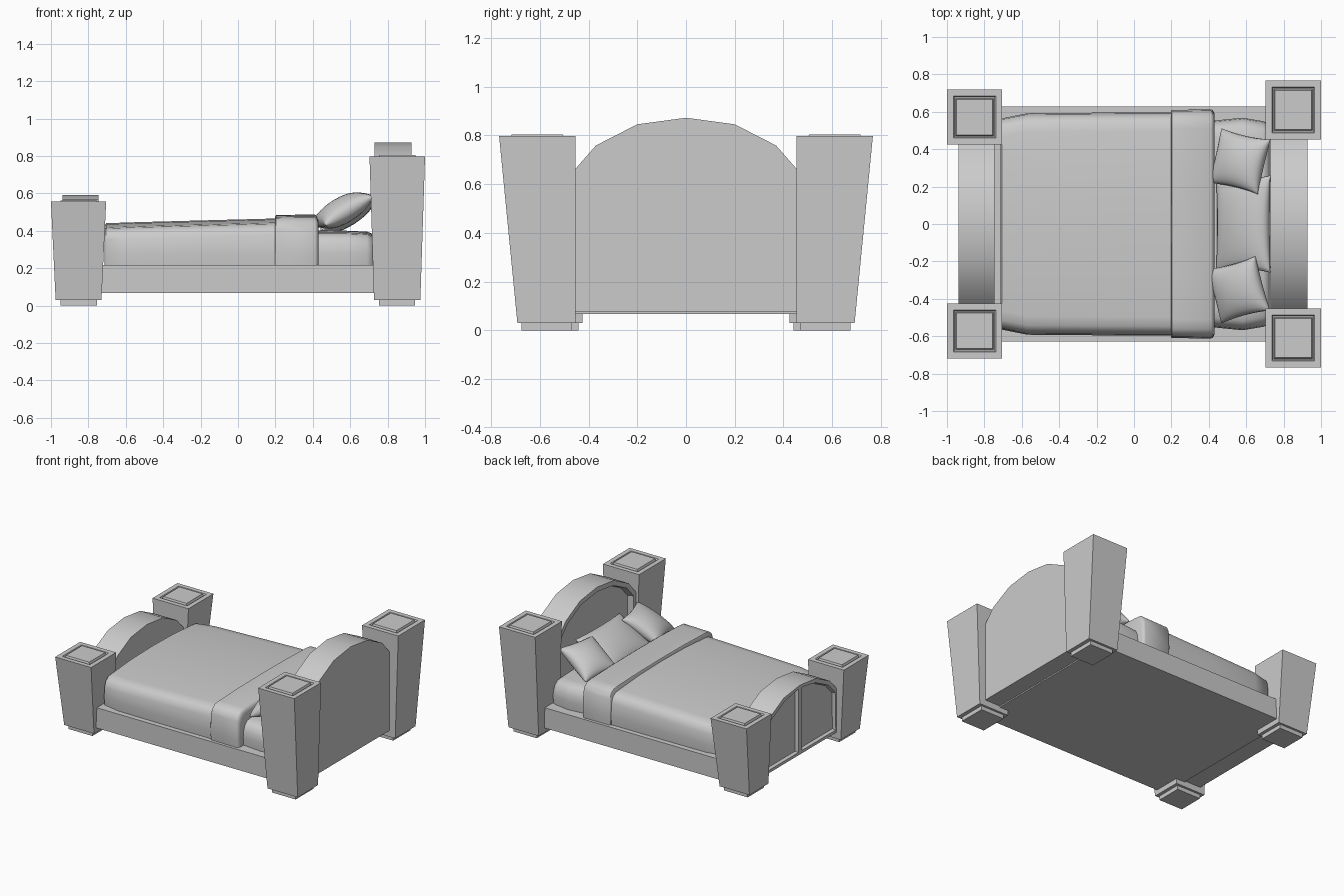
import bpy, bmesh, math
from mathutils import Matrix

if "Cube" in bpy.data.objects:
    bpy.data.objects.remove(bpy.data.objects["Cube"])


def finish(name, bm, angle=30):
    bmesh.ops.recalc_face_normals(bm, faces=bm.faces)
    me = bpy.data.meshes.new(name)
    bm.to_mesh(me)
    bm.free()
    ob = bpy.data.objects.new(name, me)
    bpy.context.collection.objects.link(ob)
    bpy.ops.object.select_all(action='DESELECT')
    ob.select_set(True)
    bpy.context.view_layer.objects.active = ob
    bpy.ops.object.shade_smooth_by_angle(angle=math.radians(angle))
    return ob


def loft(name, rings, angle=30):
    """Skin a list of equal-length point rings and cap both ends."""
    bm = bmesh.new()
    vs = [[bm.verts.new(p) for p in r] for r in rings]
    n = len(vs[0])
    for a, b in zip(vs, vs[1:]):
        for i in range(n):
            j = (i + 1) % n
            bm.faces.new((a[i], a[j], b[j], b[i]))
    bm.faces.new(vs[0])
    bm.faces.new(vs[-1])
    return finish(name, bm, angle)


def rect(x0, x1, y0, y1, z, d=0):
    x0, x1, y0, y1 = x0 + d, x1 - d, y0 + d, y1 - d
    return [(x0, y0, z), (x1, y0, z), (x1, y1, z), (x0, y1, z)]


def post(name, side, base, bottom, top, h):
    """Tapered post on a small foot, with a grooved square on top."""
    rings = [rect(*base, 0), rect(*base, 0.03), rect(*bottom, 0.03), rect(*top, h),
             rect(*top, h, 0.034), rect(*top, h - 0.012, 0.04),
             rect(*top, h - 0.012, 0.046), rect(*top, h + 0.006, 0.052)]
    loft(name, [[(x, y * side, z) for x, y, z in r] for r in rings], 20)


# Posts
for side, tag in ((1, "back"), (-1, "front")):
    post("head_post_" + tag, side, (0.754, 0.947, 0.469, 0.675),
         (0.727, 0.975, 0.453, 0.692), (0.703, 1.0, 0.453, 0.767), 0.798)
    post("foot_post_" + tag, side, (-0.95, -0.754, 0.442, 0.632),
         (-0.975, -0.73, 0.425, 0.648), (-1.0, -0.705, 0.425, 0.718), 0.555)


def board(name, x_panel, x_plain, half, z0, split, frame, depth):
    """Arched board; the face at x_panel gets recessed panels."""
    right = half + [(half[-1][0], z0)]
    left = [(-y, z) for y, z in reversed(right)]
    bm = bmesh.new()
    outline = right + [(0, z0)] + left[:-1]
    a = [bm.verts.new((x_panel, y, z)) for y, z in outline]
    b = [bm.verts.new((x_plain, y, z)) for y, z in outline]
    n, m = len(a), len(right)
    for i in range(n):
        j = (i + 1) % n
        bm.faces.new((a[i], a[j], b[j], b[i]))
    bm.faces.new(b)
    if split:
        panels = [bm.faces.new(a[:m + 1]), bm.faces.new(a[m:] + a[:1])]
    else:
        panels = [bm.faces.new(a)]
    bmesh.ops.recalc_face_normals(bm, faces=bm.faces)
    bmesh.ops.inset_individual(bm, faces=panels, thickness=frame)
    bmesh.ops.inset_individual(bm, faces=panels, thickness=0.01, depth=-depth)
    finish(name, bm)


# Head and foot boards
board("headboard", 0.73, 0.927, [(0, 0.872), (0.2, 0.845), (0.37, 0.758), (0.46, 0.655)],
      0.075, False, 0.035, 0.045)
board("footboard", -0.938, -0.747, [(0, 0.59), (0.19, 0.567), (0.35, 0.487), (0.44, 0.39)],
      0.075, True, 0.03, 0.022)

# Bed frame
loft("bed_frame", [rect(-0.8, 0.8, -0.627, 0.627, z) for z in (0.066, 0.217)])


def section(x, w, h, z0=0.21, drop=0.022):
    """Rounded cross-section of bedding at x: half width w, crown height h."""
    e = h - drop
    half = [(w - 0.006, z0), (w, z0 + 0.07), (w - 0.006, e - 0.065), (w - 0.022, e - 0.028),
            (w - 0.05, e - 0.006), (w - 0.1, e), (w * 0.45, h - drop * 0.25)]
    pts = half + [(0, h)] + [(-y, z) for y, z in reversed(half)]
    return [(x, y, z) for y, z in pts]


# Bedding
loft("mattress", [section(x, w, h, 0.21, 0.01) for x, w, h in (
    (-0.69, 0.54, 0.39), (0.4, 0.55, 0.4), (0.58, 0.568, 0.4),
    (0.69, 0.55, 0.395), (0.715, 0.54, 0.385), (0.725, 0.52, 0.36))], 50)
loft("blanket", [section(x, w, h) for x, w, h in (
    (-0.715, 0.55, 0.425), (-0.705, 0.565, 0.44), (-0.57, 0.592, 0.445),
    (-0.2, 0.595, 0.455), (0.22, 0.597, 0.466), (0.4, 0.597, 0.466))], 50)
loft("blanket_fold", [section(x, w, h, 0.212, 0.01) for x, w, h in (
    (0.198, 0.606, 0.475), (0.203, 0.61, 0.484), (0.41, 0.612, 0.487),
    (0.422, 0.608, 0.48), (0.43, 0.592, 0.46))], 50)


def pillow(name, loc, size, tilt, turn, n=14):
    """Cushion: two bulged grids welded at the seam, corners pulled out."""
    bm = bmesh.new()
    for s in (1, -1):
        g = []
        for i in range(n + 1):
            u = -math.cos(math.pi * i / n)
            row = []
            for j in range(n + 1):
                v = -math.cos(math.pi * j / n)
                t = (max(0, 1 - u * u) * max(0, 1 - v * v)) ** 0.42
                row.append(bm.verts.new((size[0] / 2 * u * (1 - 0.07 * (1 - v * v)),
                                         size[1] / 2 * v * (1 - 0.07 * (1 - u * u)),
                                         s * size[2] / 2 * t)))
            g.append(row)
        for i in range(n):
            for j in range(n):
                bm.faces.new((g[i][j], g[i + 1][j], g[i + 1][j + 1], g[i][j + 1]))
    bmesh.ops.remove_doubles(bm, verts=bm.verts, dist=0.0005)
    bm.transform(Matrix.Translation(loc) @ Matrix.Rotation(math.radians(turn), 4, 'Z')
                 @ Matrix.Rotation(math.radians(-tilt), 4, 'Y'))
    finish(name, bm, 80)


# Pillows
pillow("pillow_middle", (0.585, 0.0, 0.49), (0.34, 0.52, 0.13), 32, 0)
pillow("pillow_back", (0.565, 0.335, 0.508), (0.31, 0.30, 0.14), 30, -13)
pillow("pillow_front", (0.558, -0.352, 0.508), (0.31, 0.30, 0.14), 30, 15)
